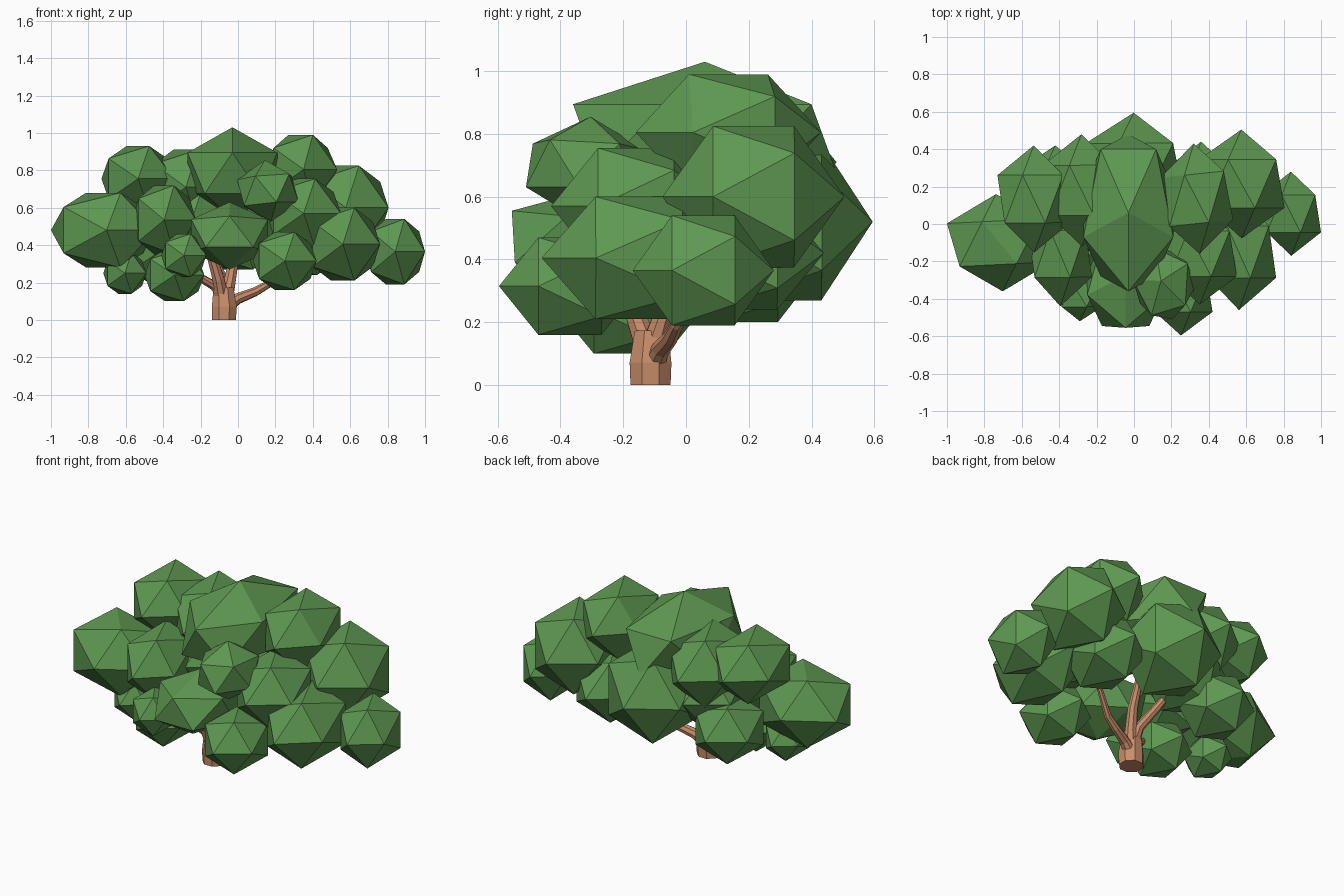
import bpy, bmesh, math
from mathutils import Vector, Euler

if "Cube" in bpy.data.objects:
    bpy.data.objects.remove(bpy.data.objects["Cube"])

PHI = (1 + 5 ** 0.5) / 2


def material(name, rgb):
    m = bpy.data.materials.new(name)
    m.diffuse_color = (*rgb, 1)
    m.use_nodes = True
    m.node_tree.nodes["Principled BSDF"].inputs["Base Color"].default_value = m.diffuse_color
    return m


leaf = material("leaf green", (0.112, 0.315, 0.083))
bark = material("bark brown", (0.59, 0.27, 0.15))


def finish(bm, name, mat):
    bmesh.ops.recalc_face_normals(bm, faces=bm.faces)
    me = bpy.data.meshes.new(name)
    bm.to_mesh(me)
    bm.free()
    me.materials.append(mat)
    ob = bpy.data.objects.new(name, me)
    bpy.context.collection.objects.link(ob)
    return ob


def leaf_clump(name, centre, radii, turn=32, tip=0):
    """Icosahedron turned about z, stretched to fill the given box."""
    bm = bmesh.new()
    rot = Euler((math.radians(tip), 0, math.radians(turn))).to_matrix()
    for a in (-1, 1):
        for b in (-PHI, PHI):
            for p in ((0, a, b), (a, b, 0), (b, 0, a)):
                bm.verts.new(rot @ Vector(p))
    bmesh.ops.convex_hull(bm, input=bm.verts)
    for i in range(3):
        half = max(abs(v.co[i]) for v in bm.verts)
        for v in bm.verts:
            v.co[i] = centre[i] + v.co[i] / half * radii[i]
    finish(bm, name, leaf)


def limb(name, points, radii, sides=8):
    """Tapered faceted tube along a path."""
    bm = bmesh.new()
    pts = [Vector(p) for p in points]
    rings = []
    for i, p in enumerate(pts):
        d = pts[min(i + 1, len(pts) - 1)] - pts[max(i - 1, 0)]
        if i == 0 and p.z == 0:
            d = Vector((0, 0, 1))          # flat foot on the ground
        q = Vector((0, 0, 1)).rotation_difference(d)
        ring = []
        for k in range(sides):
            e = Euler((0, 0, math.tau * (k + .5) / sides)).to_matrix()
            ring.append(bm.verts.new(p + q @ (e @ Vector((radii[i], 0, 0)))))
        rings.append(ring)
    for a, b in zip(rings, rings[1:]):
        for k in range(sides):
            j = (k + 1) % sides
            bm.faces.new((a[k], a[j], b[j], b[k]))
    bm.faces.new(rings[0])
    bm.faces.new(rings[-1])
    finish(bm, name, bark)


# Canopy: centre, half-size and, where unusual, turn and tip of each clump
clumps = [
    ((-.72, -.10, .48), (.28, .26, .20), 35),    # far left
    ((-.535, .134, .755), (.195, .286, .175)),   # upper left
    ((-.395, -.16, .535), (.17, .28, .185)),     # front left
    ((-.29, -.38, .345), (.12, .14, .115)),      # small front
    ((-.34, -.20, .24), (.16, .21, .14)),        # lowest left
    ((-.605, -.10, .25), (.115, .16, .11)),      # small low left
    ((-.045, -.32, .45), (.205, .235, .18), 0, 23),  # front middle
    ((-.03, .06, .785), (.24, .42, .245), 0, 31.72),  # crown, one point up
    ((.335, .135, .805), (.195, .295, .185), 36),  # upper right
    ((.575, .215, .60), (.23, .29, .225)),       # right back
    ((.84, .055, .365), (.16, .225, .175)),      # far right
    ((.56, -.15, .405), (.20, .31, .195)),       # right front
    ((.25, -.37, .315), (.17, .226, .155)),      # low front right
    ((.16, -.32, .69), (.165, .19, .165), 50, 25),  # upper front
    ((.35, -.16, .57), (.20, .27, .185)),        # inner right
    ((-.28, .18, .71), (.21, .30, .20)),         # upper back left
    ((.0, .30, .52), (.26, .295, .25)),          # back middle
    ((.36, .17, .42), (.20, .27, .18)),          # low back right
    ((-.42, .19, .365), (.19, .23, .165)),       # low back left
    ((-.25, .12, .53), (.21, .27, .19)),         # inner left
]
for i, c in enumerate(clumps):
    leaf_clump(f"leaf_clump_{i + 1}", *c)

# Trunk and branches
limb("trunk", [(-.075, -.113, 0), (-.073, -.113, .07), (-.078, -.11, .17)],
     [.069, .072, .058])
limb("branch_front_left", [(-.08, -.12, .13), (-.13, -.14, .185), (-.20, -.17, .225),
                           (-.30, -.20, .28)], [.034, .026, .022, .016])
limb("branch_up_left", [(-.085, -.12, .11), (-.105, -.16, .22), (-.14, -.19, .34),
                        (-.17, -.2, .46)], [.042, .034, .028, .018])
limb("branch_up_right", [(-.07, -.11, .10), (-.045, -.08, .20), (-.025, -.04, .31),
                         (-.01, .04, .48)], [.045, .034, .029, .02])
limb("branch_right", [(-.06, -.10, .07), (.0, -.08, .115), (.09, -.05, .15),
                      (.16, -.03, .19), (.27, .03, .30)],
     [.036, .030, .025, .021, .016])
limb("branch_back", [(-.075, -.11, .12), (-.08, -.05, .22), (-.14, .03, .33),
                     (-.20, .10, .45)], [.038, .028, .024, .018])
